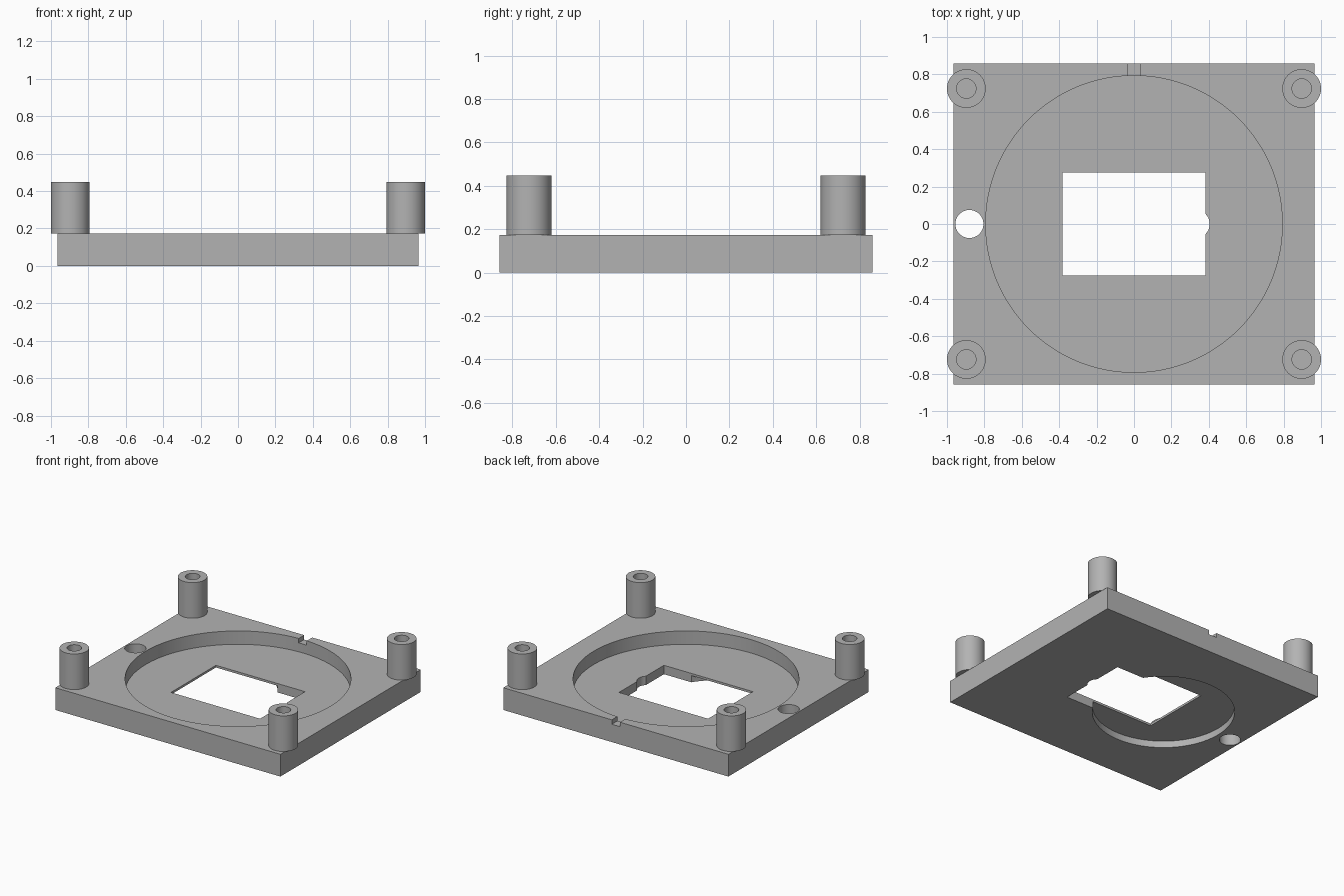
import bpy, bmesh, math
from mathutils import Matrix, Vector

cube = bpy.data.objects.get("Cube")
if cube:
    bpy.data.objects.remove(cube, do_unlink=True)

MM = 1 / 29            # the part is laid out on a millimetre grid
TOP = 5 * MM           # top of the plate
FLOOR = 2 * MM         # floor of the upper recess
POST_TOP = 13 * MM
EPS = 0.05             # how far cutters overshoot

grey = bpy.data.materials.new("plain grey")
grey.use_nodes = True
grey.diffuse_color = (0.45, 0.45, 0.45, 1)
grey.node_tree.nodes["Principled BSDF"].inputs["Base Color"].default_value = (0.45, 0.45, 0.45, 1)


def make_object(name, bm):
    bmesh.ops.recalc_face_normals(bm, faces=bm.faces)
    mesh = bpy.data.meshes.new(name)
    bm.to_mesh(mesh)
    bm.free()
    mesh.materials.append(grey)
    ob = bpy.data.objects.new(name, mesh)
    bpy.context.collection.objects.link(ob)
    return ob


def box(name, low, high):
    low, high = Vector(low), Vector(high)
    bm = bmesh.new()
    place = Matrix.Translation((low + high) / 2) @ Matrix.Diagonal((*(high - low), 1))
    bmesh.ops.create_cube(bm, size=1, matrix=place)
    return make_object(name, bm)


def cylinder(name, x, y, radius, z0, z1, sides=64):
    bm = bmesh.new()
    bmesh.ops.create_cone(bm, cap_ends=True, segments=sides, radius1=radius, radius2=radius,
                          depth=z1 - z0, matrix=Matrix.Translation((x, y, (z0 + z1) / 2)))
    return make_object(name, bm)


def tube(name, x, y, outer, inner, z0, z1, sides=64):
    bm = bmesh.new()
    profile = [(inner, z0), (outer, z0), (outer, z1), (inner, z1)]
    verts = [bm.verts.new((r, 0, z)) for r, z in profile]
    edges = [bm.edges.new((verts[i], verts[i - 1])) for i in range(4)]
    bmesh.ops.spin(bm, geom=verts + edges, cent=(0, 0, 0), axis=(0, 0, 1),
                   angle=math.tau, steps=sides, use_merge=True)
    bmesh.ops.remove_doubles(bm, verts=bm.verts, dist=1e-5)
    bmesh.ops.translate(bm, verts=bm.verts, vec=(x, y, 0))
    return make_object(name, bm)


def select(ob):
    bpy.ops.object.select_all(action="DESELECT")
    ob.select_set(True)
    bpy.context.view_layer.objects.active = ob


def cut(ob, cutter):
    mod = ob.modifiers.new("cut", "BOOLEAN")
    mod.operation = "DIFFERENCE"
    mod.solver = "EXACT"
    mod.object = cutter
    select(ob)
    bpy.ops.object.modifier_apply(modifier=mod.name)
    bpy.data.objects.remove(cutter, do_unlink=True)


def smooth(ob):
    select(ob)
    bpy.ops.object.shade_smooth_by_angle(angle=math.radians(30))


# Base plate with its recesses and openings
plate = box("base_plate", (-0.965, -0.859, 0), (0.965, 0.859, TOP))
cut(plate, cylinder("upper_recess", 0, 0, 0.793, FLOOR, TOP + EPS, 128))
cut(plate, cylinder("lower_recess", -0.27, 0, 0.5, -EPS, 1.5 * MM, 96))
cut(plate, box("window", (-0.382, -0.275, -EPS), (0.382, 0.275, TOP + EPS)))
cut(plate, cylinder("window_relief", 0.33, 0, 0.075, -EPS, TOP + EPS))
cut(plate, cylinder("side_hole", -0.88, 0, 0.075, -EPS, TOP + EPS))
cut(plate, box("rear_notch", (-MM, 0.75, TOP - MM), (MM, 0.9, TOP + EPS)))
smooth(plate)

# Hollow corner posts, overhanging the plate sides slightly
for side, sx in (("left", 1), ("right", -1)):
    for end, sy in (("front", -1), ("back", 1)):
        post = tube(f"{end}_{side}_post", sx * 26 * MM, sy * 21 * MM,
                    3 * MM, 1.5 * MM, TOP, POST_TOP)
        smooth(post)
